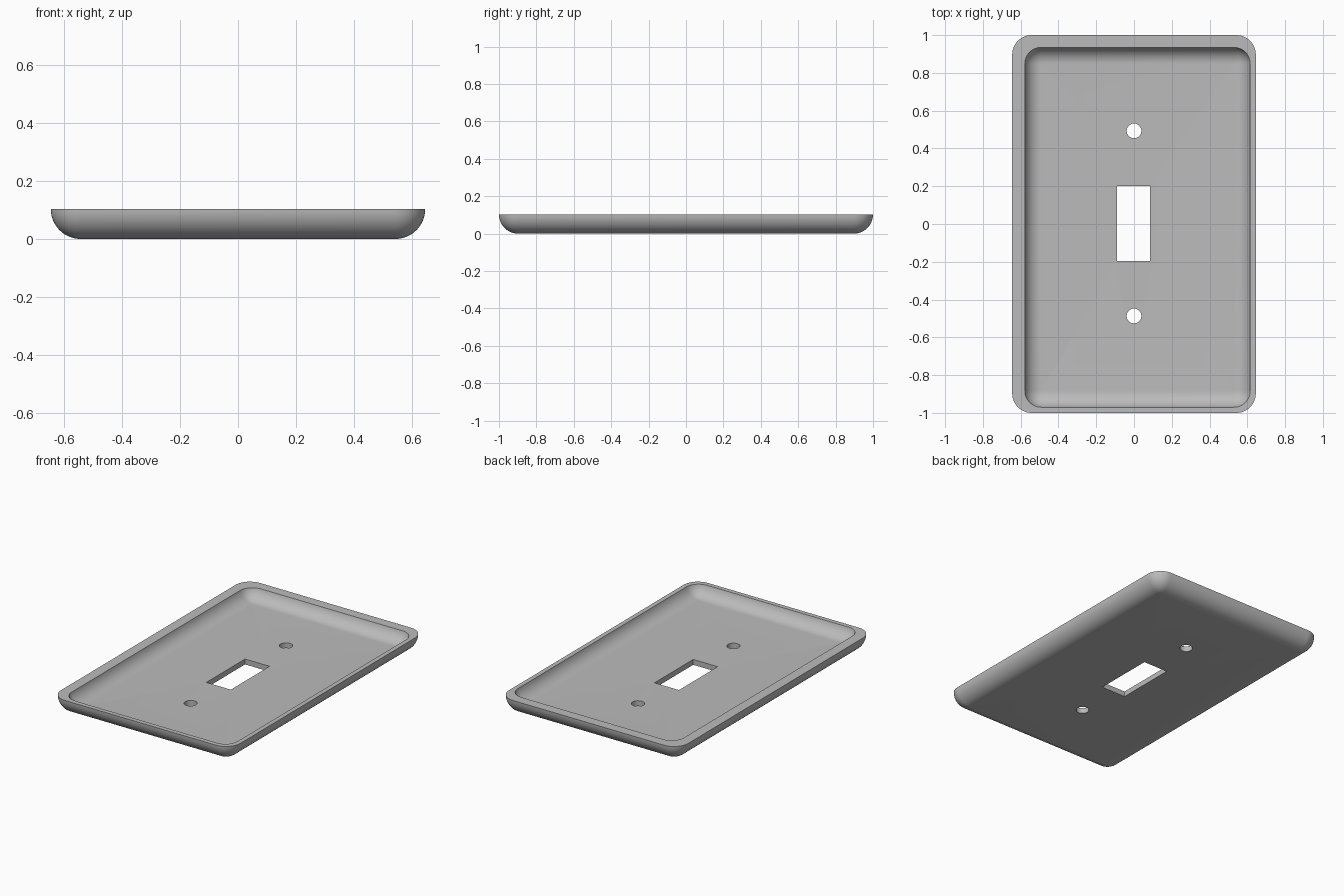
import bpy, bmesh, math
from mathutils import Matrix

if "Cube" in bpy.data.objects:
    bpy.data.objects.remove(bpy.data.objects["Cube"])

SEG = 12          # segments per rounded corner
H = 0.103         # plate height

grey = bpy.data.materials.new("plain grey")
grey.diffuse_color = (0.5, 0.5, 0.5, 1)
grey.use_nodes = True
grey.node_tree.nodes["Principled BSDF"].inputs["Base Color"].default_value = grey.diffuse_color


def ring(bm, cx, cy, hx, hy, r, z):
    """Rounded rectangle: core half sizes hx, hy grown by radius r."""
    vs = []
    for q, (sx, sy) in enumerate([(1, 1), (-1, 1), (-1, -1), (1, -1)]):
        for i in range(SEG + 1):
            a = (q + i / SEG) * math.pi / 2
            vs.append(bm.verts.new((cx + sx * hx + r * math.cos(a),
                                    cy + sy * hy + r * math.sin(a), z)))
    return vs


def bridge(bm, a, b):
    n = len(a)
    for i in range(n):
        j = (i + 1) % n
        bm.faces.new((a[i], a[j], b[j], b[i]))


def bowl(bm, cx, cy, hx, hy, r, z0):
    """Rings of a quarter-round edge rising from z0 to the rim height."""
    end = math.acos(max(0.0, 1 - (H - z0) / r))
    rings = []
    for i in range(SEG + 1):
        t = end * i / SEG
        rr = max(r * math.sin(t), 0.0005)
        rings.append(ring(bm, cx, cy, hx, hy, rr, z0 + r * (1 - math.cos(t))))
    return rings


# Plate: outer shell, slightly off-centre hollow and flat rim between them
bm = bmesh.new()
outer = bowl(bm, 0, 0, 0.542, 0.897, H, 0)
inner = bowl(bm, 0.0185, -0.0175, 0.5095, 0.8655, 0.09, 0.035)
for rings in (outer, inner):
    bm.faces.new(rings[0])
    for a, b in zip(rings, rings[1:]):
        bridge(bm, a, b)
bridge(bm, outer[-1], inner[-1])
bmesh.ops.recalc_face_normals(bm, faces=bm.faces)
mesh = bpy.data.meshes.new("wall_plate")
bm.to_mesh(mesh)
bm.free()
mesh.materials.append(grey)
plate = bpy.data.objects.new("wall_plate", mesh)
bpy.context.collection.objects.link(plate)

# Cutters: switch slot and two screw holes
cutters = []
bpy.ops.mesh.primitive_cube_add(size=1, location=(-0.002, 0.002, 0))
slot = bpy.context.object
slot.name = "slot_cutter"
slot.scale = (0.176, 0.398, 0.3)
cutters.append(slot)
for y in (0.493, -0.487):
    bpy.ops.mesh.primitive_cylinder_add(vertices=32, radius=0.039, depth=0.3,
                                        location=(0, y, 0))
    bpy.context.object.name = "screw_hole_cutter"
    cutters.append(bpy.context.object)

bpy.ops.object.select_all(action='DESELECT')
plate.select_set(True)
bpy.context.view_layer.objects.active = plate
for c in cutters:
    c.hide_render = True
    m = plate.modifiers.new("cut", 'BOOLEAN')
    m.operation, m.solver, m.object = 'DIFFERENCE', 'EXACT', c
    bpy.ops.object.modifier_apply(modifier=m.name)
for c in cutters:
    bpy.data.objects.remove(c)

bpy.ops.object.shade_smooth_by_angle(angle=math.radians(30))
